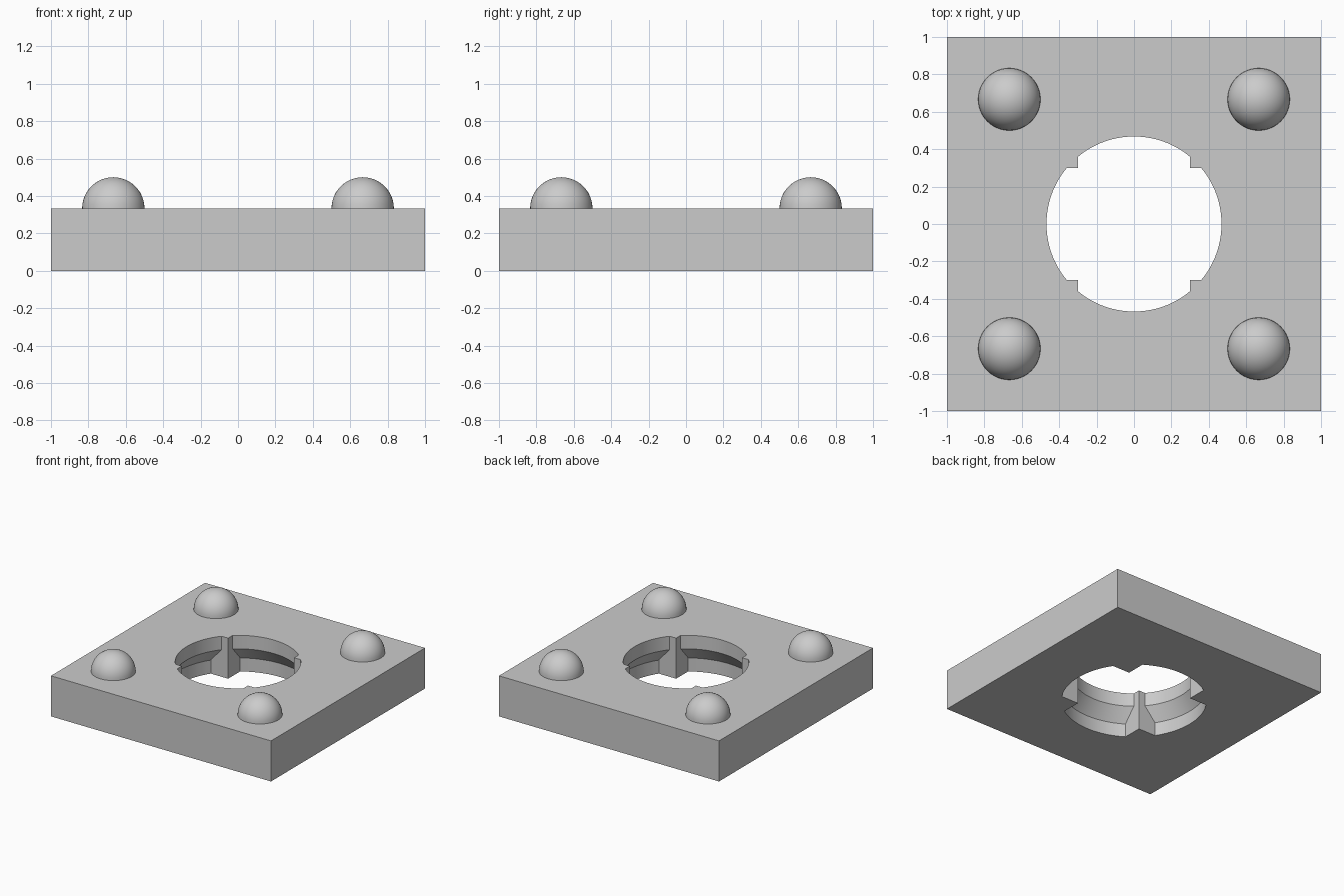
import bpy
import bmesh
from math import radians
from mathutils import Matrix, Vector

HEIGHT = 1 / 3       # plate thickness
POST = 0.3           # inner corner of the hole's four posts
DOME = 1 / 6         # dome radius
SPACING = 2 / 3      # dome offset from the centre
CORNERS = [(sx, sy) for sx in (-1, 1) for sy in (-1, 1)]

cube = bpy.data.objects.get("Cube")
if cube:
    bpy.data.objects.remove(cube, do_unlink=True)

grey = bpy.data.materials.new("plain grey")
grey.use_nodes = True
colour = (0.6, 0.6, 0.6, 1)
grey.diffuse_color = colour
grey.node_tree.nodes["Principled BSDF"].inputs["Base Color"].default_value = colour


def make_object(name, bm):
    bmesh.ops.recalc_face_normals(bm, faces=bm.faces)
    mesh = bpy.data.meshes.new(name)
    bm.to_mesh(mesh)
    bm.free()
    mesh.materials.append(grey)
    obj = bpy.data.objects.new(name, mesh)
    bpy.context.collection.objects.link(obj)
    return obj


def add_box(bm, centre, size):
    matrix = Matrix.Translation(centre) @ Matrix.Diagonal((*size, 1))
    bmesh.ops.create_cube(bm, size=1, matrix=matrix)


def activate(obj):
    bpy.ops.object.select_all(action="DESELECT")
    obj.select_set(True)
    bpy.context.view_layer.objects.active = obj


def subtract(target, cutter):
    mod = target.modifiers.new("cut", "BOOLEAN")
    mod.operation = "DIFFERENCE"
    mod.solver = "EXACT"
    mod.object = cutter
    activate(target)
    bpy.ops.object.modifier_apply(modifier=mod.name)
    bpy.data.objects.remove(cutter, do_unlink=True)


def smooth(obj):
    activate(obj)
    bpy.ops.object.shade_smooth_by_angle(angle=radians(30))


# Square base plate
bm = bmesh.new()
add_box(bm, (0, 0, HEIGHT / 2), (2, 2, HEIGHT))
plate = make_object("base_plate", bm)

# Lathed hole: wide below, tapering to a narrower rim above
wide, narrow = 0.547, 0.468
profile = [(0, -0.1), (wide, -0.1), (wide, HEIGHT / 3),
           (narrow, HEIGHT * 2 / 3), (narrow, 0.5), (0, 0.5)]
bm = bmesh.new()
verts = [bm.verts.new((r, 0, z)) for r, z in profile]
edges = [bm.edges.new(pair) for pair in zip(verts, verts[1:])]
bmesh.ops.spin(bm, geom=verts + edges, cent=(0, 0, 0), axis=(0, 0, 1),
               angle=radians(360), steps=96)
bmesh.ops.remove_doubles(bm, verts=bm.verts, dist=0.0001)
hole = make_object("hole_cutter", bm)
hole.hide_render = True

# Corner posts stay solid, so they come off the cutter
bm = bmesh.new()
for sx, sy in CORNERS:
    add_box(bm, (sx * (POST + 0.2), sy * (POST + 0.2), 0.2), (0.4, 0.4, 1))
posts = make_object("post_cutter", bm)
posts.hide_render = True
subtract(hole, posts)
subtract(plate, hole)
smooth(plate)

# Half-round dome near each corner
for sx, sy in CORNERS:
    bm = bmesh.new()
    bmesh.ops.create_uvsphere(bm, u_segments=48, v_segments=24, radius=DOME)
    bmesh.ops.bisect_plane(bm, geom=bm.verts[:] + bm.edges[:] + bm.faces[:],
                           plane_co=Vector(), plane_no=(0, 0, 1), clear_inner=True)
    side = ("back_" if sy > 0 else "front_") + ("left" if sx > 0 else "right")
    dome = make_object(side + "_dome", bm)
    dome.location = (sx * SPACING, sy * SPACING, HEIGHT)
    smooth(dome)
